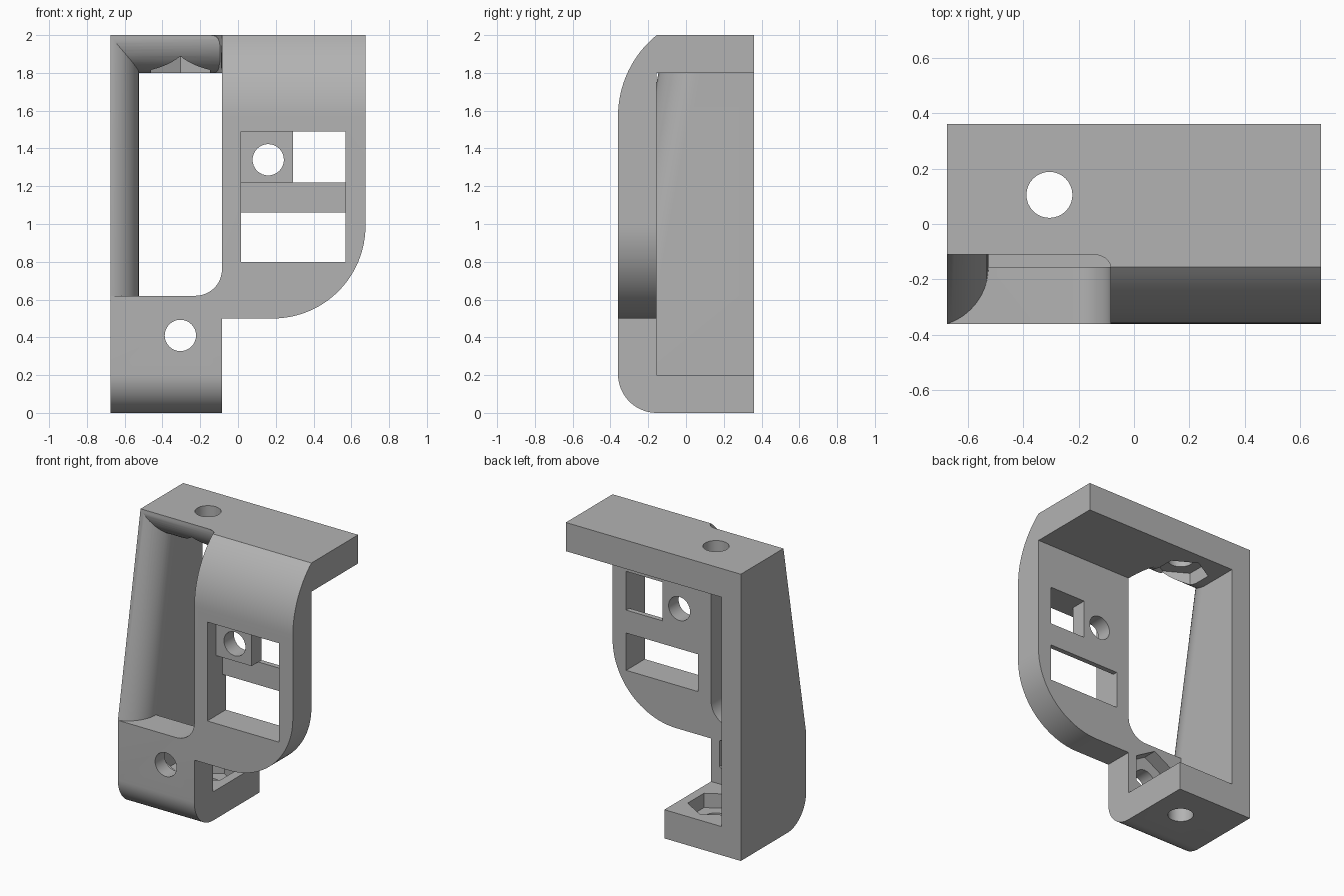
import bpy, bmesh
from math import sin, cos, radians

cube = bpy.data.objects.get("Cube")
if cube:
    bpy.data.objects.remove(cube, do_unlink=True)

grey = bpy.data.materials.new("light_grey")
grey.use_nodes = True
grey.diffuse_color = (0.45, 0.45, 0.45, 1)
grey.node_tree.nodes["Principled BSDF"].inputs["Base Color"].default_value = (0.45, 0.45, 0.45, 1)

# Main outline values
LEFT, RIGHT, MID, INNER = -0.675, 0.675, -0.085, -0.525
FRONT, REAR, BACK = -0.36, -0.155, 0.36
SILL, TOP, UNDER = 0.62, 2.0, 1.8


def arc(c, r, a0, a1, n=24):
    """Points on a circle or ellipse, r = (rx, ry), angles in degrees."""
    steps = [radians(a0 + (a1 - a0) * i / n) for i in range(n + 1)]
    return [(c[0] + r[0] * cos(t), c[1] + r[1] * sin(t)) for t in steps]


def place(p, axis, d):
    return {"x": (d, p[0], p[1]), "y": (p[0], d, p[1]), "z": (p[0], p[1], d)}[axis]


def loft(name, lower, upper, axis, lo, hi):
    """Solid between two matching outlines along an axis."""
    bm = bmesh.new()
    a = [bm.verts.new(place(p, axis, lo)) for p in lower]
    b = [bm.verts.new(place(p, axis, hi)) for p in upper]
    n = len(a)
    bm.faces.new(a)
    bm.faces.new(b[::-1])
    for i in range(n):
        bm.faces.new((a[i], b[i], b[(i + 1) % n], a[(i + 1) % n]))
    bmesh.ops.recalc_face_normals(bm, faces=bm.faces)
    mesh = bpy.data.meshes.new(name)
    bm.to_mesh(mesh)
    bm.free()
    mesh.materials.append(grey)
    obj = bpy.data.objects.new(name, mesh)
    bpy.context.collection.objects.link(obj)
    return obj


def prism(name, outline, axis, lo, hi):
    return loft(name, outline, outline, axis, lo, hi)


def box(name, x0, x1, y0, y1, z0, z1):
    return prism(name, [(x0, y0), (x1, y0), (x1, y1), (x0, y1)], "z", z0, z1)


def combine(target, other, operation):
    """Apply a boolean and discard the second solid."""
    mod = target.modifiers.new("shape", "BOOLEAN")
    mod.operation = operation
    mod.solver = "EXACT"
    mod.object = other
    bpy.ops.object.select_all(action="DESELECT")
    bpy.context.view_layer.objects.active = target
    target.select_set(True)
    bpy.ops.object.modifier_apply(modifier=mod.name)
    bpy.data.objects.remove(other, do_unlink=True)


# Front plate: foot, rounded opening corner and large rounded lower corner
outline = [(LEFT, 0), (MID, 0), (MID, 0.5)]
outline += arc((0.185, 0.99), (0.49, 0.49), -90, 0)
outline += [(RIGHT, TOP), (MID, TOP)]
outline += arc((MID - 0.14, SILL + 0.14), (0.14, 0.14), 0, -90, 12)
outline += [(LEFT, SILL)]
bracket = prism("bracket", outline, "y", FRONT, REAR)

# Side silhouette rounds the plate at its top and bottom front edges
side = arc((REAR, 0.205), (0.205, 0.205), 270, 180, 16)
side += arc((0.1935, 1.57), (0.5535, 0.5535), 180, 129.03, 16)
side += [(BACK, TOP), (BACK, 0)]
combine(bracket, prism("side_silhouette", side, "x", -1, 1), "INTERSECT")

# Windows, with a shallower step in front of the boss and the cross bar
combine(bracket, box("lower_window", 0.015, 0.57, -1, 1, 0.80, 1.06), "DIFFERENCE")
combine(bracket, box("upper_window", 0.29, 0.57, -1, 1, 1.22, 1.49), "DIFFERENCE")
combine(bracket, box("bar_recess", 0.015, 0.57, -1, -0.19, 1.04, 1.22), "DIFFERENCE")
combine(bracket, box("boss_recess", 0.015, 0.31, -1, -0.265, 1.20, 1.49), "DIFFERENCE")

# Base shelf, top shelf and the lower part of the side wall
combine(bracket, box("base_shelf", LEFT, MID, REAR, BACK, 0, 0.2), "UNION")
combine(bracket, box("wall_foot", LEFT, INNER, REAR, BACK, 0, SILL), "UNION")
combine(bracket, box("top_shelf", MID, RIGHT, REAR, BACK, UNDER, TOP), "UNION")

# Leaning side wall with a rounded inner front edge
SHIFT = 0.25


def wall_section(shift):
    curve = arc((-0.74, REAR), (0.215, 0.215), -72.4, 0, 16)
    curve[0] = (LEFT, FRONT)
    curve[-1] = (INNER, REAR)
    return [(LEFT, BACK)] + [(x, y + shift) for x, y in curve] + [(INNER, BACK)]


wall = loft("side_wall", wall_section(0), wall_section(SHIFT), "z", SILL, TOP)

# Rounded lip of the top shelf above the opening
lip = arc((0.095, TOP), (0.205, 0.2), 180, 270, 16) + [(BACK, UNDER), (BACK, TOP)]
combine(wall, prism("top_lip", lip, "x", LEFT, MID), "UNION")
combine(bracket, wall, "UNION")


# Blend where the lip meets the plate
def blend(depth):
    curve = arc((MID - 0.065, REAR), (0.065, depth), 0, 90, 10)
    return curve + [(MID, REAR + depth)]


combine(bracket, loft("lip_blend", blend(0.25), blend(0.045), "z", UNDER, TOP), "UNION")

# Screw holes: axis, centre, start, end
holes = [("z", (-0.305, 0.105), -0.1, 0.5), ("z", (-0.305, 0.105), 1.5, 2.1),
         ("y", (-0.305, 0.41), -1, 0), ("y", (0.16, 1.34), -1, 0)]
for axis, c, lo, hi in holes:
    combine(bracket, prism("screw_hole", arc(c, (0.083, 0.083), 0, 348.75, 31), axis, lo, hi),
            "DIFFERENCE")

# Six-sided nut pockets behind the screw holes
pockets = [("z", (-0.305, 0.105), 0.1, 0.3), ("z", (-0.305, 0.105), 1.7, 1.9),
           ("y", (-0.305, 0.41), -0.255, -0.05)]
for axis, c, lo, hi in pockets:
    combine(bracket, prism("nut_pocket", arc(c, (0.18, 0.18), 30, 330, 5), axis, lo, hi),
            "DIFFERENCE")

bpy.ops.object.select_all(action="DESELECT")
bracket.select_set(True)
bpy.context.view_layer.objects.active = bracket
bpy.ops.object.shade_smooth_by_angle(angle=radians(30))
